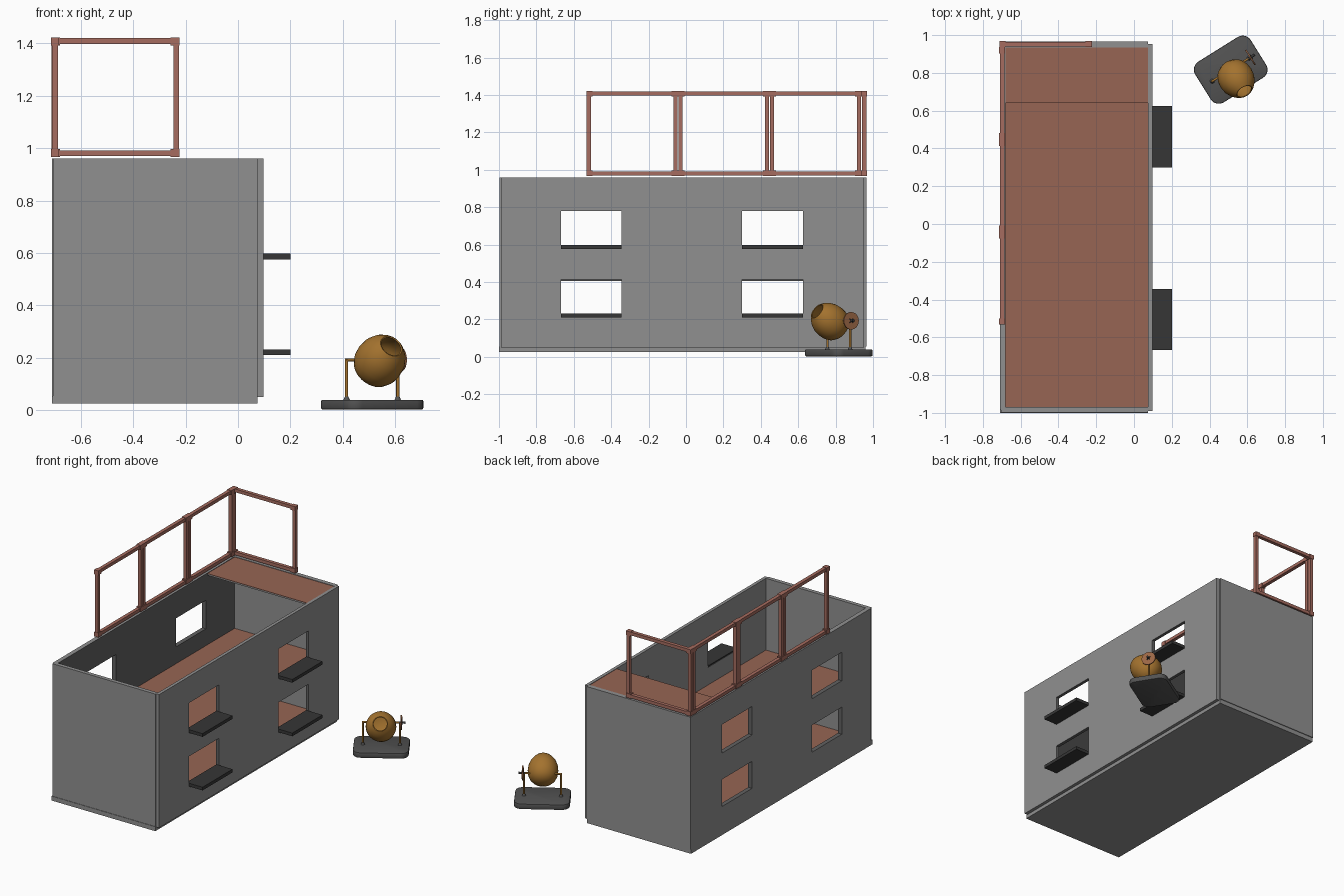
import bpy, bmesh, math
from mathutils import Matrix, Vector

if "Cube" in bpy.data.objects:
    bpy.data.objects.remove(bpy.data.objects["Cube"])


def material(name, rgb):
    m = bpy.data.materials.new(name)
    m.diffuse_color = (*rgb, 1)
    m.use_nodes = True
    m.node_tree.nodes["Principled BSDF"].inputs["Base Color"].default_value = m.diffuse_color
    return m


WALL = material("wall_grey", (0.28, 0.28, 0.28))
SHADE = material("dark_grey", (0.12, 0.12, 0.12))
CLAY = material("clay", (0.31, 0.13, 0.088))
RAIL = material("rail", (0.38, 0.15, 0.115))
BLACK = material("black", (0.037, 0.037, 0.037))
SLATE = material("slate", (0.085, 0.085, 0.085))
OCHRE = material("ochre", (0.37, 0.17, 0.028))
COPPER = material("copper", (0.33, 0.135, 0.06))


def finish(name, bm, mat=None, smooth=False, matrix=None):
    bmesh.ops.recalc_face_normals(bm, faces=bm.faces)
    me = bpy.data.meshes.new(name)
    bm.to_mesh(me)
    bm.free()
    ob = bpy.data.objects.new(name, me)
    bpy.context.collection.objects.link(ob)
    if mat:
        me.materials.append(mat)
    if matrix:
        ob.matrix_world = matrix
    if smooth:
        bpy.ops.object.select_all(action='DESELECT')
        bpy.context.view_layer.objects.active = ob
        ob.select_set(True)
        bpy.ops.object.shade_smooth_by_angle(angle=math.radians(40))
    return ob


def add_box(bm, x, y, z):
    size = (x[1] - x[0], y[1] - y[0], z[1] - z[0])
    mid = (sum(x) / 2, sum(y) / 2, sum(z) / 2)
    m = Matrix.Translation(mid) @ Matrix.Diagonal((*size, 1))
    return bmesh.ops.create_cube(bm, size=1, matrix=m)['verts']


def box(name, x, y, z, mat=None):
    bm = bmesh.new()
    add_box(bm, x, y, z)
    return finish(name, bm, mat)


def window_wall(name, x0, x1, ys, zs, dark_inside=False):
    """Long wall: grid of cells with the odd/odd cells left open, dark reveals."""
    bm = bmesh.new()
    v = [[bm.verts.new((x0, y, z)) for z in zs] for y in ys]
    faces = [bm.faces.new((v[i][j], v[i + 1][j], v[i + 1][j + 1], v[i][j + 1]))
             for i in range(len(ys) - 1) for j in range(len(zs) - 1)
             if not (i % 2 and j % 2)]
    geom = bmesh.ops.extrude_face_region(bm, geom=faces, use_keep_orig=True)['geom']
    moved = [g for g in geom if isinstance(g, bmesh.types.BMVert)]
    bmesh.ops.translate(bm, verts=moved, vec=(x1 - x0, 0, 0))
    bmesh.ops.recalc_face_normals(bm, faces=bm.faces)
    for f in bm.faces:
        c = f.calc_center_median()
        inner = ys[0] + 0.01 < c.y < ys[-1] - 0.01 and zs[0] + 0.01 < c.z < zs[-1] - 0.01
        reveal = abs(f.normal.x) < 0.5 and inner
        if reveal or (dark_inside and f.normal.x > 0.5):
            f.material_index = 1
    ob = finish(name, bm, WALL)
    ob.data.materials.append(SHADE)
    return ob


# Building shell
WIN_Y = [(-0.668, -0.345), (0.30, 0.625)]
box("base_slab", (-0.71, 0.075), (-1.0, 0.96), (0.025, 0.055), WALL)
box("front_wall", (-0.705, 0.075), (-0.997, -0.97), (0.055, 0.96), WALL)
box("back_wall", (-0.71, 0.075), (0.935, 0.965), (0.055, 0.96), WALL)
window_wall("right_wall", 0.075, 0.097, [-0.99, *WIN_Y[0], *WIN_Y[1], 0.952],
            [0.05, 0.225, 0.415, 0.59, 0.78, 0.96])
window_wall("left_wall", -0.71, -0.68, [-0.985, *WIN_Y[0], *WIN_Y[1], 0.935],
            [0.055, 0.22, 0.405, 0.585, 0.78, 0.96], True)


# Floors and rear roof deck: grey slab with a clay covering
def floor(name, y0, z0, z1):
    box(name + "_slab", (-0.68, 0.075), (y0, 0.935), (z0, z1 - 0.003), WALL)
    box(name + "_cover", (-0.68, 0.075), (y0, 0.935), (z1 - 0.003, z1), CLAY)


floor("ground_floor", -0.97, 0.055, 0.065)
floor("middle_floor", -0.97, 0.452, 0.47)
floor("roof_deck", 0.64, 0.945, 0.957)

# Ledges below the right windows
for i, (a, b) in enumerate(WIN_Y):
    for j, z in enumerate((0.21, 0.576)):
        box(f"ledge_{i}_{j}", (0.078, 0.20), (a, b), (z, z + 0.022), BLACK)


# Railing panels: square frames with corner blocks
def rail_panel(name, origin, angle, length=0.49, height=0.455):
    bm = bmesh.new()
    t, w = 0.012, 0.024
    add_box(bm, (0, length), (-t, t), (0.002, w))
    add_box(bm, (0, length), (-t, t), (height - w, height - 0.002))
    add_box(bm, (0.002, w), (-t, t), (w, height - w))
    add_box(bm, (length - w, length - 0.002), (-t, t), (w, height - w))
    for x in (0, length - 0.034):
        for z in (0, height - 0.03):
            add_box(bm, (x, x + 0.034), (-0.016, 0.016), (z, z + 0.03))
    m = Matrix.Translation(origin) @ Matrix.Rotation(angle, 4, 'Z')
    return finish(name, bm, RAIL, matrix=m)


for i in range(3):
    rail_panel(f"side_rail_{i}", (-0.698, -0.533 + 0.49 * i, 0.967), math.pi / 2)
rail_panel("back_rail", (-0.713, 0.952, 0.967), 0)

# Mixer, built in its own turned frame
MIX = Matrix.Translation((0.512, 0.817, 0)) @ Matrix.Rotation(math.radians(32), 4, 'Z')

bm = bmesh.new()
add_box(bm, (-0.173, 0.173), (-0.127, 0.127), (0.003, 0.04))
upright = [e for e in bm.edges if abs(e.verts[0].co.z - e.verts[1].co.z) > 0.01]
bmesh.ops.bevel(bm, geom=upright, offset=0.05, segments=6, profile=0.5, affect='EDGES')
rim = [e for e in bm.edges if abs(e.verts[0].co.z - e.verts[1].co.z) < 1e-5]
bmesh.ops.bevel(bm, geom=rim, offset=0.006, segments=2, profile=0.5, affect='EDGES')
finish("mixer_base", bm, SLATE, True, MIX)


def lathe(name, profile, mat, matrix, steps=32):
    bm = bmesh.new()
    vs = [bm.verts.new((r, 0, z)) for r, z in profile]
    es = [bm.edges.new(p) for p in zip(vs, vs[1:])]
    bmesh.ops.spin(bm, geom=vs + es, axis=(0, 0, 1), cent=(0, 0, 0),
                   angle=math.tau, steps=steps)
    bmesh.ops.remove_doubles(bm, verts=bm.verts, dist=1e-5)
    return finish(name, bm, mat, True, matrix)


# Drum: egg shape with an open mouth tilted up and forward
axis = Vector((0, -math.cos(math.radians(34)), math.sin(math.radians(34))))
tilt = axis.to_track_quat('Z', 'Y').to_matrix().to_4x4()
drum = [(0, -0.088), (0.03, -0.085), (0.058, -0.073), (0.08, -0.051), (0.092, -0.022),
        (0.095, 0.008), (0.091, 0.042), (0.079, 0.072), (0.061, 0.096), (0.046, 0.11),
        (0.041, 0.108), (0.054, 0.09), (0.08, 0.04), (0.085, 0.0), (0.07, -0.04), (0, -0.07)]
lathe("drum", drum, OCHRE, MIX @ Matrix.Translation((0, -0.046, 0.183)) @ tilt)


def rod(name, a, b, r, mat, r2=None):
    a, b = Vector(a), Vector(b)
    bm = bmesh.new()
    m = Matrix.Translation((a + b) / 2) @ (b - a).to_track_quat('Z', 'Y').to_matrix().to_4x4()
    bmesh.ops.create_cone(bm, cap_ends=True, segments=20, radius1=r,
                          radius2=r if r2 is None else r2, depth=(b - a).length, matrix=m)
    return finish(name, bm, mat, True, MIX)


# Posts with feet and short axles into the drum
for side, s in (("left", -1), ("right", 1)):
    x = 0.115 * s
    rod(f"{side}_post", (x, 0, 0.04), (x, 0, 0.195), 0.006, OCHRE)
    rod(f"{side}_post_foot", (x, 0, 0.04), (x, 0, 0.052), 0.012, SLATE, 0.007)
    rod(f"{side}_axle", (x + 0.004 * s, 0, 0.192), (0.07 * s, 0, 0.192), 0.006, OCHRE)

# Hand wheel outside the right post
rod("hand_wheel", (0.119, 0, 0.193), (0.127, 0, 0.193), 0.047, COPPER)
rod("wheel_hub", (0.11, 0, 0.193), (0.15, 0, 0.193), 0.007, BLACK)
for k in (1, -1):
    d = Vector((0, k, 1)).normalized() * 0.016
    c = Vector((0.128, 0, 0.193))
    rod(f"wheel_cross_{'a' if k > 0 else 'b'}", c - d, c + d, 0.003, BLACK)
